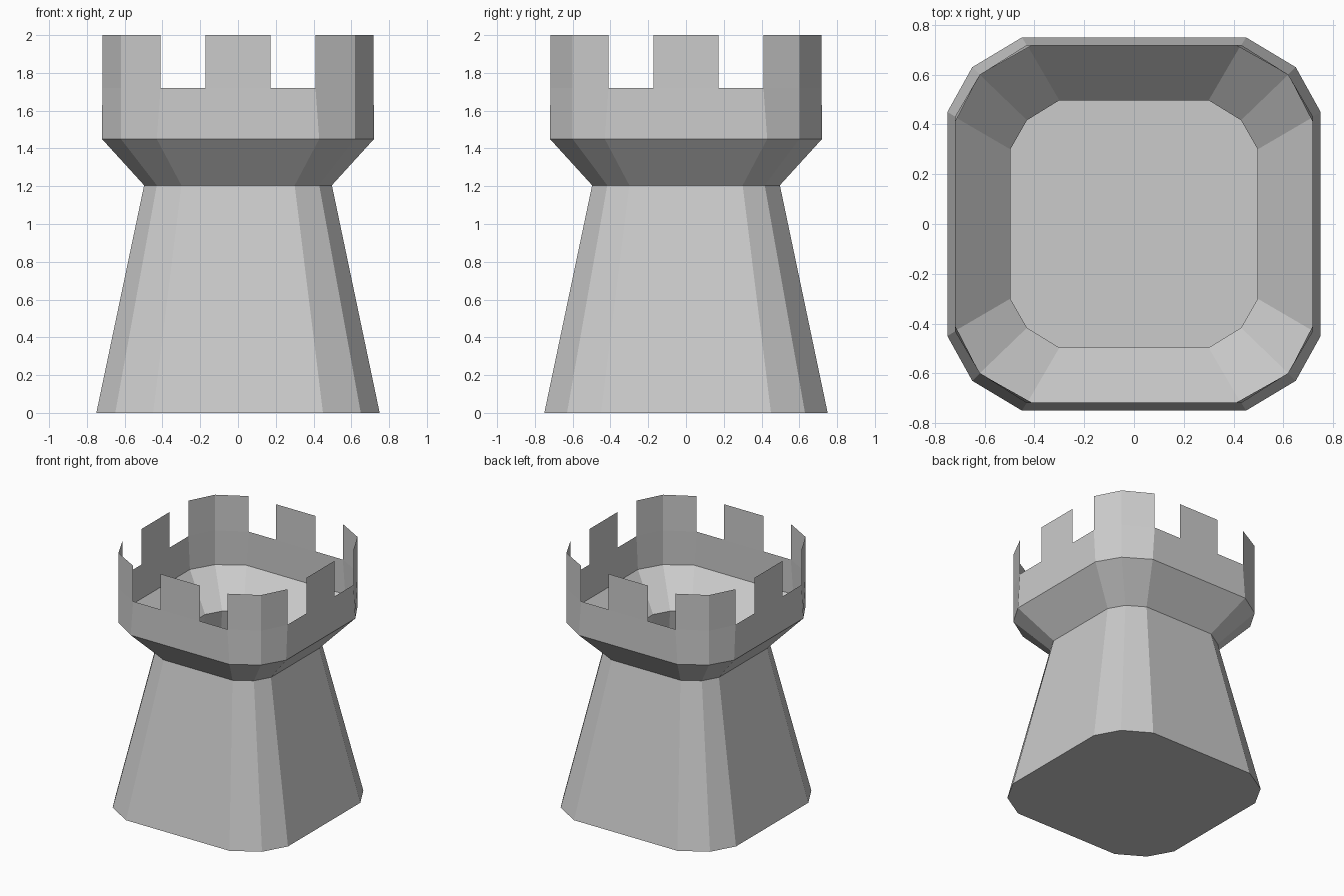
import bpy, bmesh
from mathutils import Vector

if "Cube" in bpy.data.objects:
    bpy.data.objects.remove(bpy.data.objects["Cube"])

bm = bmesh.new()
NOTCH_Z, TOP_Z, MERLON = 1.72, 2.0, 0.173


def ring(half, flat, cx, cy, z):
    """Twelve-sided rounded square, counter-clockwise from the +x side."""
    corner = [(half, flat), (cx, cy), (flat, half)]
    pts = []
    for sx, sy, rev in ((1, 1, False), (-1, 1, True), (-1, -1, False), (1, -1, True)):
        quad = corner[::-1] if rev else corner
        pts += [(sx * x, sy * y) for x, y in quad]
    return [bm.verts.new((x, y, z)) for x, y in pts]


def raised(v):
    return bm.verts.new((v.co.x, v.co.y, TOP_Z))


# Closed base, tapered body and flared collar
levels = [ring(0.75, 0.45, 0.65, 0.63, 0.0),
          ring(0.497, 0.30, 0.43, 0.417, 1.205),
          ring(0.72, 0.43, 0.62, 0.60, 1.45)]
bm.faces.new(levels[0][::-1])
for lo, hi in zip(levels, levels[1:]):
    for i in range(12):
        j = (i + 1) % 12
        bm.faces.new((lo[i], lo[j], hi[j], hi[i]))

# Parapet wall up to the notches, then the merlons
wall = levels[-1]
rim = ring(0.718, 0.41, 0.62, 0.60, NOTCH_Z)
crown = [raised(v) for v in rim]
for i in range(12):
    j = (i + 1) % 12
    if i % 3 == 2:
        # Flat side with one middle merlon between two notches
        mid, half = (rim[i].co + rim[j].co) / 2, (rim[j].co - rim[i].co).normalized() * MERLON
        a, b = bm.verts.new(mid - half), bm.verts.new(mid + half)
        bm.faces.new((wall[i], wall[j], rim[j], b, a, rim[i]))
        bm.faces.new((a, b, raised(b), raised(a)))
    else:
        # Corner merlon
        bm.faces.new((wall[i], wall[j], rim[j], rim[i]))
        bm.faces.new((rim[i], rim[j], crown[j], crown[i]))

mesh = bpy.data.meshes.new("castle_tower")
bm.to_mesh(mesh)
bm.free()
tower = bpy.data.objects.new("castle_tower", mesh)
bpy.context.collection.objects.link(tower)
